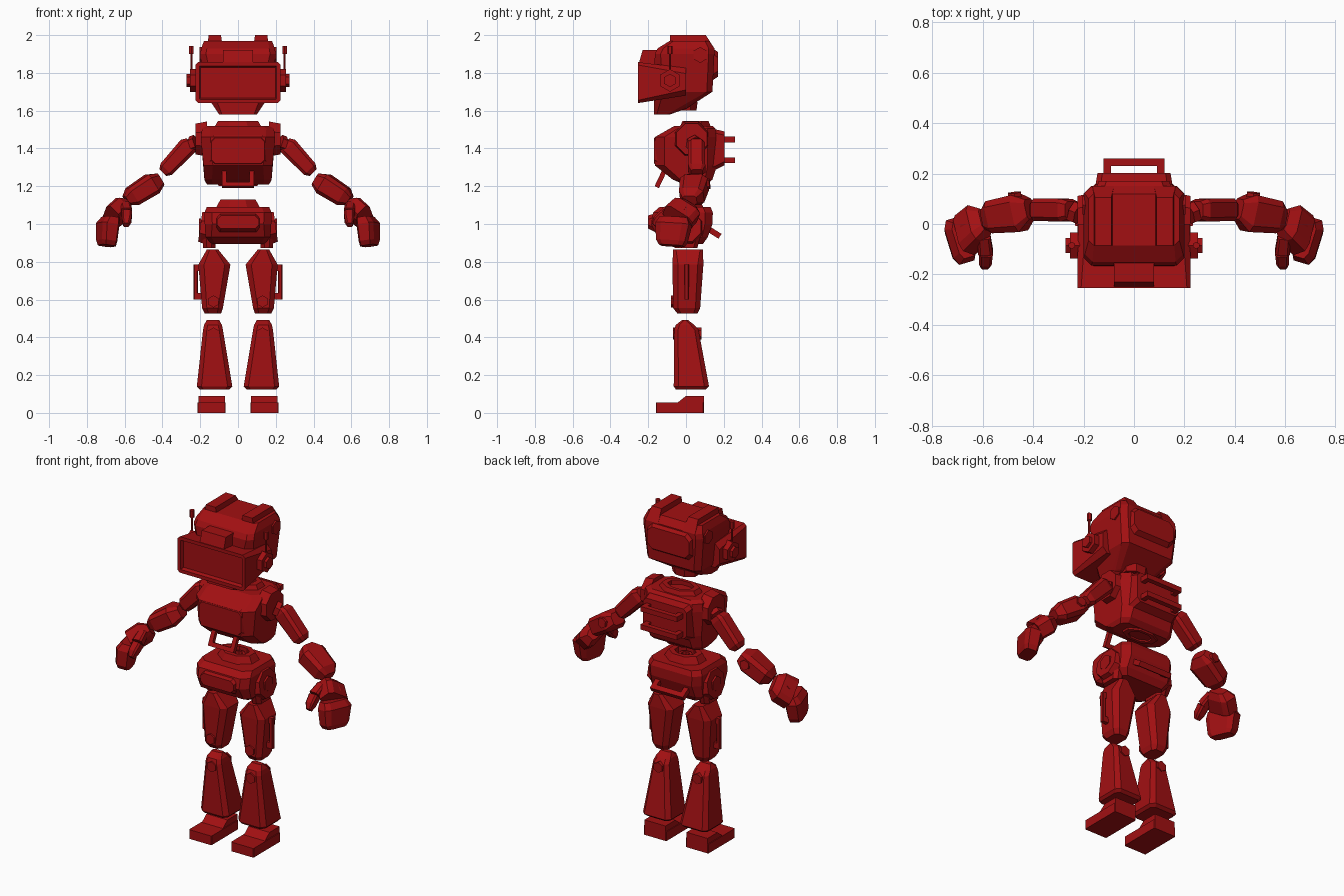
import bpy, bmesh, math
from mathutils import Vector as V

red = bpy.data.materials.new("deep_red")
red.diffuse_color = (0.36, 0.005, 0.006, 1)


def finish(name, bm):
    bmesh.ops.recalc_face_normals(bm, faces=bm.faces)
    me = bpy.data.meshes.new(name)
    bm.to_mesh(me)
    bm.free()
    me.materials.append(red)
    ob = bpy.data.objects.new(name, me)
    bpy.context.collection.objects.link(ob)
    return ob


def solid(name, *sets):
    """One object made of convex solids, one per point set."""
    bm = bmesh.new()
    for pts in sets:
        vs = [bm.verts.new(p) for p in pts]
        r = bmesh.ops.convex_hull(bm, input=vs)
        loose = {v for v in r["geom_interior"] + r["geom_unused"] if isinstance(v, bmesh.types.BMVert)}
        bmesh.ops.delete(bm, geom=list(loose), context='VERTS')
    bmesh.ops.dissolve_limit(bm, angle_limit=0.02, verts=bm.verts, edges=bm.edges)
    return finish(name, bm)


def pair(name, *sets):
    solid("left_" + name, *sets)
    solid("right_" + name, *[[(-p[0], p[1], p[2]) for p in s] for s in sets])


def loft(axis, *secs):
    """Corner-cut rectangles (t, u0, u1, v0, v1, cut) stacked along an axis."""
    pts = []
    for t, a, b, c, d, k in secs:
        for u, v in ((a + k, c), (b - k, c), (b, c + k), (b, d - k),
                     (b - k, d), (a + k, d), (a, d - k), (a, c + k)):
            pts.append({'x': (t, u, v), 'y': (u, t, v), 'z': (u, v, t)}[axis])
    return pts


def box(x0, x1, y0, y1, z0, z1):
    return loft('z', (z0, x0, x1, y0, y1, 0.004), (z1, x0, x1, y0, y1, 0.004))


def disc(p, q, r, r2=None, n=6):
    """Polygon disc or cone from p to q."""
    p, q = V(p), V(q)
    rot = (q - p).to_track_quat('Z', 'Y')
    out = []
    for c, rad in ((p, r), (q, r if r2 is None else r2)):
        for i in range(n):
            a = 2 * math.pi * (i + 0.5) / n
            out.append(c + rot @ V((rad * math.cos(a), rad * math.sin(a), 0)))
    return out


def limb(side, *secs):
    """Corner-cut sections (centre, width, depth) along a straight limb."""
    ax = (V(secs[-1][0]) - V(secs[0][0])).normalized()
    d = V(side)
    d = (d - ax * d.dot(ax)).normalized()
    w = ax.cross(d)
    pts = []
    for c, a, b in secs:
        a, b = a / 2, b / 2
        for s in (-1, 1):
            for t in (-1, 1):
                pts += [V(c) + w * s * a * 0.65 + d * t * b, V(c) + w * s * a + d * t * b * 0.65]
    return pts


def ring(name, cy, rx, ry, z0, z1, flare, hole, n=8):
    """Open angular collar."""
    bm = bmesh.new()
    loops = []
    for s, z in ((flare, z0), (1, z1), (hole, z1), (hole, z0)):
        loops.append([bm.verts.new((rx * s * math.cos(math.pi * (2 * i + 1) / n),
                                    cy + ry * s * math.sin(math.pi * (2 * i + 1) / n), z)) for i in range(n)])
    for k in range(4):
        a, b = loops[k], loops[(k + 1) % 4]
        for i in range(n):
            j = (i + 1) % n
            bm.faces.new((a[i], a[j], b[j], b[i]))
    finish(name, bm)


def handle(name, half, p, q, t):
    """U-shaped grip from (y, z) p out to q."""
    p, q = V((0, *p)), V((0, *q))
    d = (q - p).normalized()
    n = V((1, 0, 0)).cross(d) * t / 2

    def bar(x0, x1, a, b):
        return [V((x, 0, 0)) + e + s * n for x in (x0, x1) for e in (a, b) for s in (-1, 1)]
    solid(name, bar(-half, -half + t, p, q), bar(half - t, half, p, q), bar(-half, half, q - d * t, q))


# Head
solid("head", loft('z', (1.58, -.10, .10, -.17, -.085, .015), (1.61, -.115, .115, -.17, 0, .02),
                   (1.645, -.13, .13, -.17, .05, .02), (1.70, -.18, .18, -.15, .14, .03),
                   (1.90, -.2, .2, -.165, .15, .03), (1.93, -.195, .195, -.15, .15, .03),
                   (1.97, -.18, .18, -.085, .12, .02)))
visor = solid("visor", loft('y', (-.255, -.225, .225, 1.64, 1.857, .015), (0, -.222, .222, 1.68, 1.826, .03)))
bm = bmesh.new()
bm.from_mesh(visor.data)
front = [f for f in bm.faces if f.normal.y < -0.95]
bmesh.ops.inset_region(bm, faces=front, thickness=.022)
bmesh.ops.inset_region(bm, faces=front, thickness=.008, depth=-.02)
bm.to_mesh(visor.data)
bm.free()
solid("brow", [(x, y, z) for x in (-.08, .08) for y, z in
               ((-.25, 1.85), (-.23, 1.92), (-.13, 1.92), (-.13, 1.83))])
solid("head_back_panel", loft('y', (.14, -.15, .15, 1.76, 1.93, .03), (.17, -.14, .14, 1.78, 1.91, .03)))
ring("neck_socket", 0, .08, .06, 1.645, 1.60, 1.1, .7)
pair("head_rail", [(x, y, z) for x0, x1, y0, y1, z in ((.08, .165, -.085, .15, 1.93), (.09, .155, -.085, .105, 2))
                   for x in (x0, x1) for y in (y0, y1)])
pair("ear", disc((.2, -.085, 1.76), (.255, -.085, 1.76), .06), disc((.255, -.085, 1.76), (.272, -.085, 1.76), .035))
pair("temple_bolt", disc((.17, .075, 1.895), (.205, .075, 1.895), .042))
pair("antenna", disc((.247, -.085, 1.80), (.247, -.085, 1.91), .006),
     disc((.247, -.085, 1.90), (.247, -.085, 1.943), .014))

# Torso
solid("torso", loft('z', (1.21, -.165, .165, -.01, .11, .03), (1.235, -.178, .178, -.07, .14, .04),
                    (1.31, -.183, .183, -.165, .165, .05), (1.46, -.197, .197, -.165, .165, .05),
                    (1.505, -.19, .19, -.085, .155, .04), (1.52, -.17, .17, -.06, .14, .04)))
solid("chest_plate", loft('y', (-.15, -.15, .15, 1.31, 1.47, .02), (-.17, -.14, .14, 1.32, 1.455, .02)))
ring("torso_collar", .05, .115, .075, 1.50, 1.545, 1.25, .7)
ring("torso_socket", .05, .11, .06, 1.225, 1.20, 1.1, .7)
solid("back_panel", loft('y', (.14, -.155, .155, 1.28, 1.505, .02), (.203, -.145, .145, 1.31, 1.49, .02)))
for label, z in (("upper", 1.447), ("lower", 1.338)):
    handle(label + "_back_grip", .122, (.19, z), (.26, z), .03)
handle("belly_grip", .085, (-.11, 1.29), (-.155, 1.195), .025)
pair("shoulder_mount", disc((.165, .03, 1.45), (.225, .03, 1.45), .1, .088, 8),
     disc((.22, .04, 1.43), (.245, .05, 1.42), .045))

# Pelvis
solid("pelvis", loft('z', (.895, -.14, .14, -.08, .09, .02), (.93, -.172, .172, -.15, .115, .03),
                     (1.0, -.176, .176, -.185, .14, .04), (1.06, -.178, .178, -.175, .142, .04),
                     (1.09, -.165, .165, -.14, .13, .04)))
solid("pelvis_plate", loft('y', (-.15, -.12, .12, .95, 1.06, .02), (-.2, -.11, .11, .975, 1.045, .02)))
ring("waist_collar", .005, .1, .075, 1.08, 1.13, 1.3, .65)
ring("waist_hub", .005, .04, .035, 1.08, 1.115, 1.1, .6)
handle("tail_grip", .11, (.10, .985), (.18, .935), .03)
pair("hip_mount", disc((.13, 0, .975), (.2, 0, .985), .105, .085, 8), disc((.195, 0, .985), (.207, 0, .985), .045),
     loft('z', (.873, .12, .185, -.06, .06, .02), (.95, .12, .19, -.08, .08, .02)))

# Legs
pair("thigh", loft('z', (.525, .09, .175, -.045, .06, .02), (.555, .08, .19, -.068, .075, .025),
                   (.785, .04, .21, -.072, .092, .03), (.865, .105, .165, -.068, .09, .015)))
pair("thigh_rail", box(.18, .232, -.008, .015, .6, .635), box(.18, .232, -.008, .015, .75, .785),
     box(.212, .235, -.008, .015, .6, .785))
pair("lower_thigh_bolt", disc((.13, -.05, .59), (.13, -.08, .59), .032))
pair("shin", loft('z', (.125, .045, .205, -.055, .105, .02), (.14, .03, .218, -.065, .122, .025),
                  (.44, .08, .185, -.062, .066, .02), (.465, .085, .18, -.055, .045, .02),
                  (.492, .1, .165, -.02, .01, .01)))
pair("shin_knee_bolt", disc((.13, -.04, .42), (.13, -.07, .42), .032), disc((.13, .04, .42), (.13, .082, .42), .032))
pair("foot", box(.065, .215, -.16, .095, 0, .055),
     [(x, y, z) for x in (.07, .21) for y, z in ((-.05, .05), (0, .09), (.095, .09), (.095, .05))])

# Arms
pair("upper_arm", limb((0, 1, 0), ((.245, .055, 1.425), .08, .07), ((.268, .055, 1.41), .1, .09),
                       ((.38, .057, 1.29), .085, .09), ((.398, .057, 1.272), .05, .06)))
pair("forearm", limb((.2, 1, 0), ((.413, .06, 1.237), .07, .08), ((.455, .045, 1.212), .115, .15),
                     ((.56, .03, 1.145), .105, .13), ((.592, .02, 1.125), .055, .075)))
pair("elbow_bolt", disc((.47, .08, 1.21), (.475, .125, 1.215), .03))
pair("palm", limb((-.35, 1, 0), ((.59, .015, 1.095), .06, .1), ((.62, 0, 1.075), .105, .16),
                  ((.672, -.045, 1.03), .1, .17)))
pair("knuckle_bolt", disc((.64, -.025, 1.06), (.672, -.03, 1.093), .034))
pair("fingers", limb((.3, 1, 0), ((.675, -.06, 1.035), .07, .15), ((.69, -.065, 1.0), .095, .185),
                     ((.695, -.075, .91), .085, .16), ((.695, -.075, .885), .075, .13)))
pair("thumb_base", limb((1, 0, 0), ((.595, -.05, 1.1), .045, .05), ((.59, -.11, 1.06), .06, .06)))
pair("thumb_tip", limb((1, 0, 0), ((.588, -.11, 1.055), .06, .055), ((.59, -.15, 1.02), .055, .05),
                       ((.592, -.17, .995), .03, .03)))
